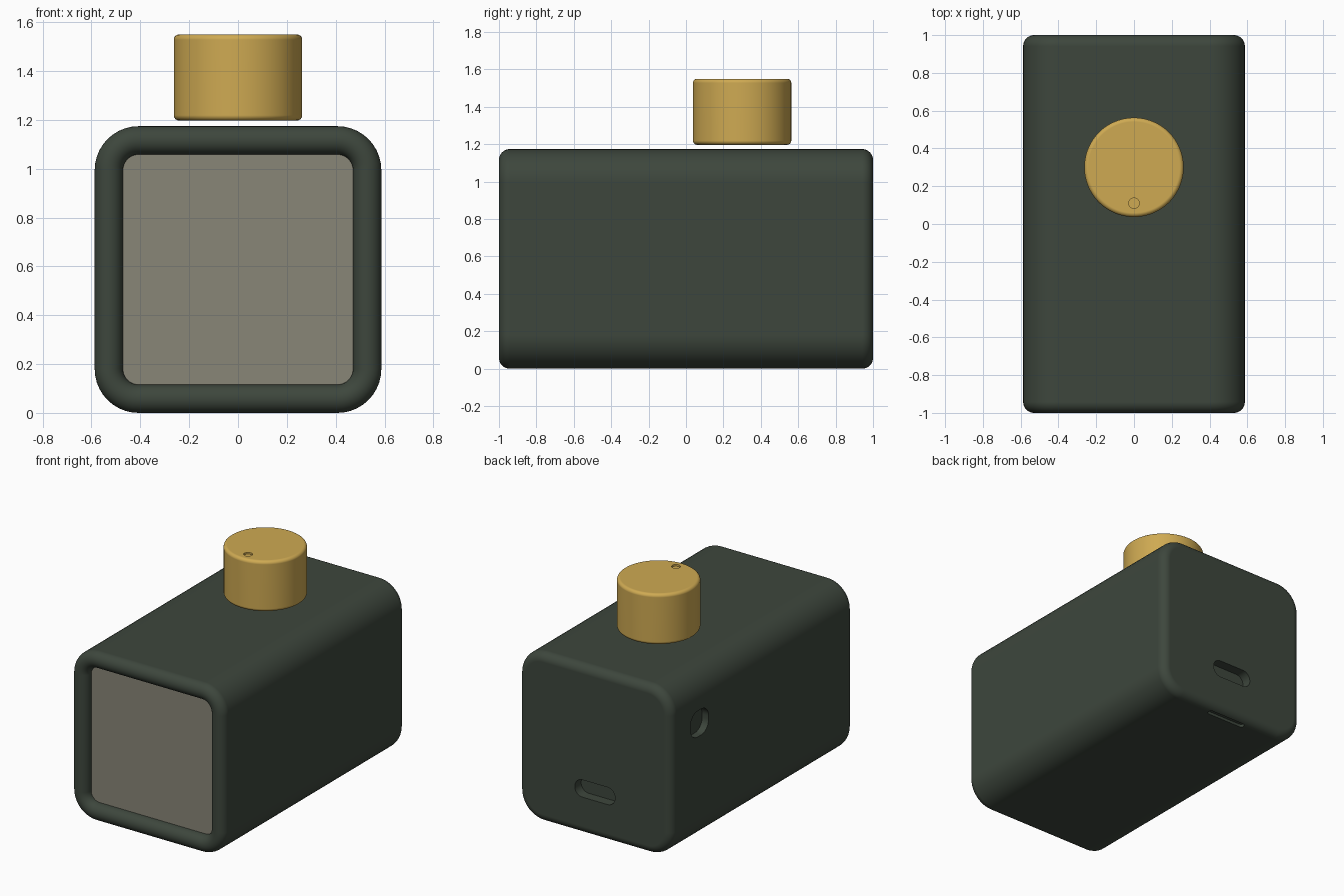
import bpy, bmesh
from math import sin, cos, pi, radians
from mathutils import Matrix

cube = bpy.data.objects.get("Cube")
if cube:
    bpy.data.objects.remove(cube)


def material(name, rgb):
    m = bpy.data.materials.new(name)
    m.use_nodes = True
    m.diffuse_color = (*rgb, 1)
    bsdf = m.node_tree.nodes["Principled BSDF"]
    bsdf.inputs["Base Color"].default_value = (*rgb, 1)
    bsdf.inputs["Roughness"].default_value = 0.6
    return m


green = material("dark green", (0.047, 0.062, 0.046))
gold = material("brass gold", (0.62, 0.40, 0.085))
grey = material("warm grey", (0.25, 0.24, 0.185))


def rounded_rect(w, h, r, steps=10):
    """Outline of a rounded rectangle with half sizes w and h."""
    pts = []
    for i, (sx, sy) in enumerate([(1, 1), (-1, 1), (-1, -1), (1, -1)]):
        for k in range(steps + 1):
            a = (i + k / steps) * pi / 2
            pts.append((sx * (w - r) + r * cos(a), sy * (h - r) + r * sin(a)))
    return pts


def loft(name, rings, mat, matrix):
    """Skin a list of (outline, height) rings and cap both ends."""
    bm = bmesh.new()
    loops = [[bm.verts.new((x, y, z)) for x, y in pts] for pts, z in rings]
    n = len(loops[0])
    for a, b in zip(loops, loops[1:]):
        for i in range(n):
            bm.faces.new((a[i], a[(i + 1) % n], b[(i + 1) % n], b[i]))
    bm.faces.new(loops[0][::-1])
    bm.faces.new(loops[-1])
    bm.transform(matrix)
    bmesh.ops.remove_doubles(bm, verts=bm.verts, dist=1e-5)
    bmesh.ops.recalc_face_normals(bm, faces=bm.faces)
    me = bpy.data.meshes.new(name)
    bm.to_mesh(me)
    bm.free()
    me.materials.append(mat)
    ob = bpy.data.objects.new(name, me)
    bpy.context.collection.objects.link(ob)
    return ob


def activate(ob):
    bpy.ops.object.select_all(action='DESELECT')
    ob.select_set(True)
    bpy.context.view_layer.objects.active = ob


def cut(ob, cutter):
    mod = ob.modifiers.new("cut", 'BOOLEAN')
    mod.object = cutter
    mod.solver = 'EXACT'
    activate(ob)
    bpy.ops.object.modifier_apply(modifier=mod.name)
    bpy.data.objects.remove(cutter)


def smooth(ob):
    activate(ob)
    bpy.ops.object.shade_smooth_by_angle(angle=radians(35))
    ob.modifiers.new("weighted normals", 'WEIGHTED_NORMAL').keep_sharp = True


# Local z of a loft is turned to face the front (-y), the side (-x) or stays up
FRONT = Matrix.Rotation(radians(90), 4, 'X')
SIDE = Matrix.Rotation(radians(-90), 4, 'Y')

# Body: rounded box with soft back edge and a beaded rim round a front recess
HALF, CORNER, F = 0.587, 0.18, 0.058
rings = []


def body_ring(inset, z):
    s = HALF - inset
    rings.append((rounded_rect(s, s, CORNER - inset), z))


for k in range(9):
    a = k / 8 * pi / 2
    body_ring(F * (1 - sin(a)), -1 + F * (1 - cos(a)))
for k in range(17):
    a = k / 16 * pi
    body_ring(F * (1 - cos(a)), 1 - F + F * sin(a))
body_ring(2 * F, 0.93)
body = loft("body", rings, green, Matrix.Translation((0, 0, HALF)) @ FRONT)


def pocket(w, h, r, depth, place):
    outline = rounded_rect(w, h, r)
    return loft("cutter", [(outline, -depth), (outline, depth)], green, place)


# Port in the back, side recess and shallow slot under the back edge
cut(body, pocket(0.155, 0.06, 0.059, 0.07, Matrix.Translation((0, 1, 0.32)) @ FRONT))
cut(body, pocket(0.09, 0.1, 0.08, 0.05, Matrix.Translation((-HALF, 0.69, 0.84)) @ SIDE))
cut(body, pocket(0.15, 0.02, 0.019, 0.02, Matrix.Translation((0, 0.94, 0))))
smooth(body)

# Front panel
s = HALF - 2 * F
panel = rounded_rect(s, s, CORNER - 2 * F)
loft("front_panel", [(panel, 0.93), (panel, 0.938)], grey,
     Matrix.Translation((0, 0, HALF)) @ FRONT)


# Knob with rounded edges and a small pointer dimple
def circle(r, n=96):
    return [(r * cos(2 * pi * i / n), r * sin(2 * pi * i / n)) for i in range(n)]


R, B, LOW, HIGH = 0.263, 0.022, 1.197, 1.55
arc = [k / 6 * pi / 2 for k in range(7)]
rings = [(circle(R - B + B * sin(a)), LOW + B - B * cos(a)) for a in arc]
rings += [(circle(R - B + B * cos(a)), HIGH - B + B * sin(a)) for a in arc]
knob = loft("knob", rings, gold, Matrix.Translation((0, 0.3, 0)))
dot = circle(0.028, 32)
cut(knob, loft("cutter", [(dot, -0.012), (dot, 0.012)], gold,
               Matrix.Translation((0, 0.11, HIGH))))
smooth(knob)
